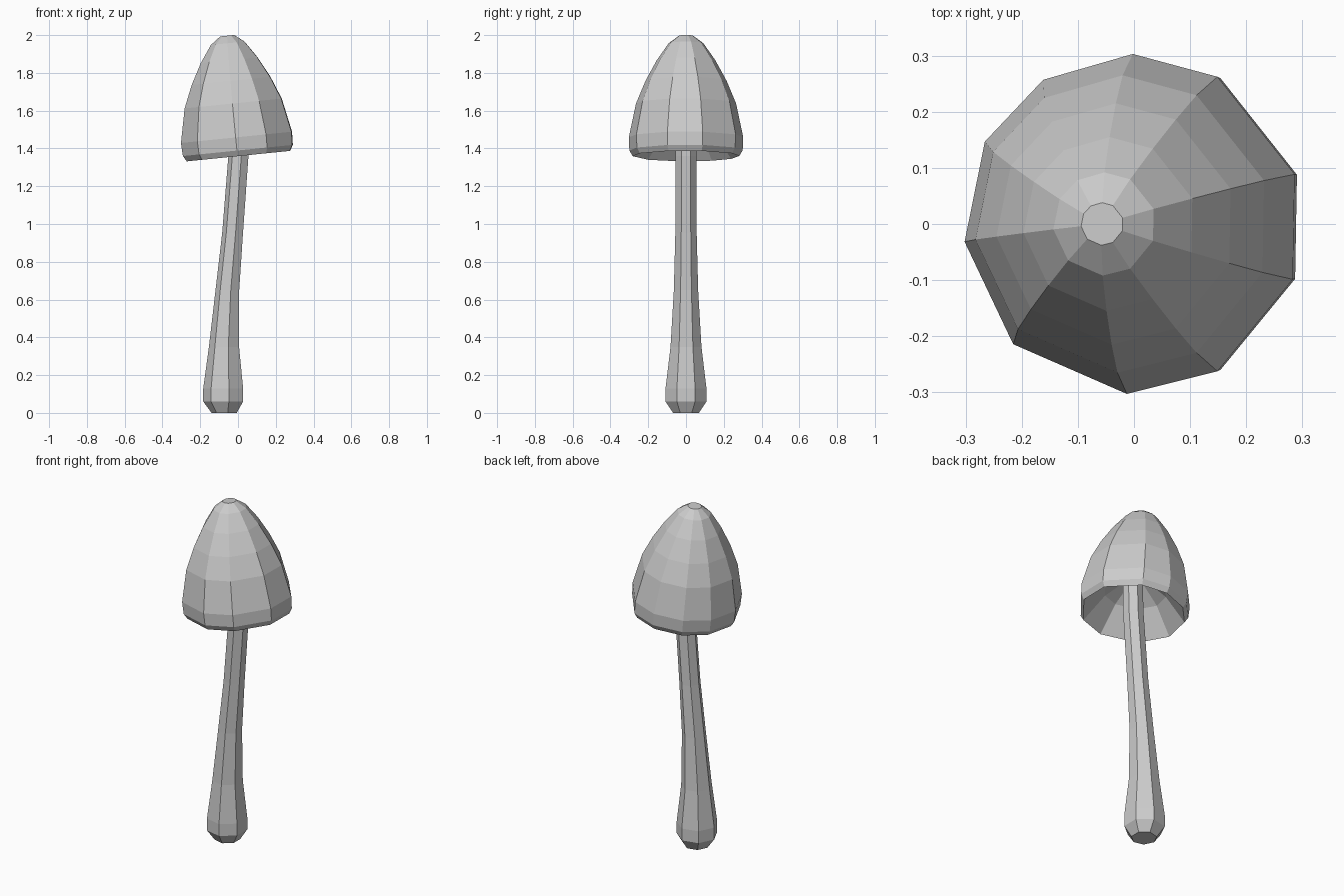
import bpy, bmesh
from math import radians, cos, sin
from mathutils import Matrix, Vector

cube = bpy.data.objects.get("Cube")
if cube:
    bpy.data.objects.remove(cube, do_unlink=True)

grey = bpy.data.materials.new("light grey")
grey.use_nodes = True
colour = (0.6, 0.6, 0.6, 1)
grey.diffuse_color = colour
grey.node_tree.nodes["Principled BSDF"].inputs["Base Color"].default_value = colour


def loft(name, rings, angles, matrix=Matrix()):
    """Skin a list of (centre x, height, radius) rings and close both ends."""
    bm = bmesh.new()
    loops = [[bm.verts.new((x + r * cos(a), r * sin(a), z)) for a in angles]
             for x, z, r in rings]
    n = len(angles)
    for low, high in zip(loops, loops[1:]):
        for i in range(n):
            j = (i + 1) % n
            bm.faces.new((low[i], low[j], high[j], high[i]))
    bm.faces.new(loops[0][::-1])
    bm.faces.new(loops[-1])
    bm.transform(matrix)
    bmesh.ops.recalc_face_normals(bm, faces=bm.faces)
    mesh = bpy.data.meshes.new(name)
    bm.to_mesh(mesh)
    bm.free()
    mesh.materials.append(grey)
    obj = bpy.data.objects.new(name, mesh)
    bpy.context.collection.objects.link(obj)
    return obj


# Stem: seven sides, bulbous foot, gentle bend
stem_rings = [(-0.07, 0, 0.07), (-0.073, 0.06, 0.111), (-0.073, 0.13, 0.111),
              (-0.07, 0.35, 0.084), (-0.053, 0.65, 0.066),
              (-0.026, 0.95, 0.058), (0.005, 1.36, 0.056), (0.01, 1.6, 0.054)]
loft("stem", stem_rings, [radians(180 + k * 360 / 7) for k in range(7)])

# Cap: uneven ten-sided bell, hollow underneath, leaning to one side
cap_angles = [radians(a) for a in (-135, -92, -60, -19, 17, 60, 90, 122, 151, 186)]
cap_rings = [(0, 0.22, 0.05), (0, 0.14, 0.17), (0, 0, 0.282), (0, 0.03, 0.3),
             (0, 0.1, 0.303), (0, 0.28, 0.265), (0, 0.4, 0.215),
             (0, 0.51, 0.155), (0, 0.6, 0.092), (0, 0.64, 0.038)]
lean = Matrix.Translation(Vector((0.008, 0, 1.36))) @ Matrix.Rotation(radians(-5.8), 4, 'Y')
loft("cap", cap_rings, cap_angles, lean)
